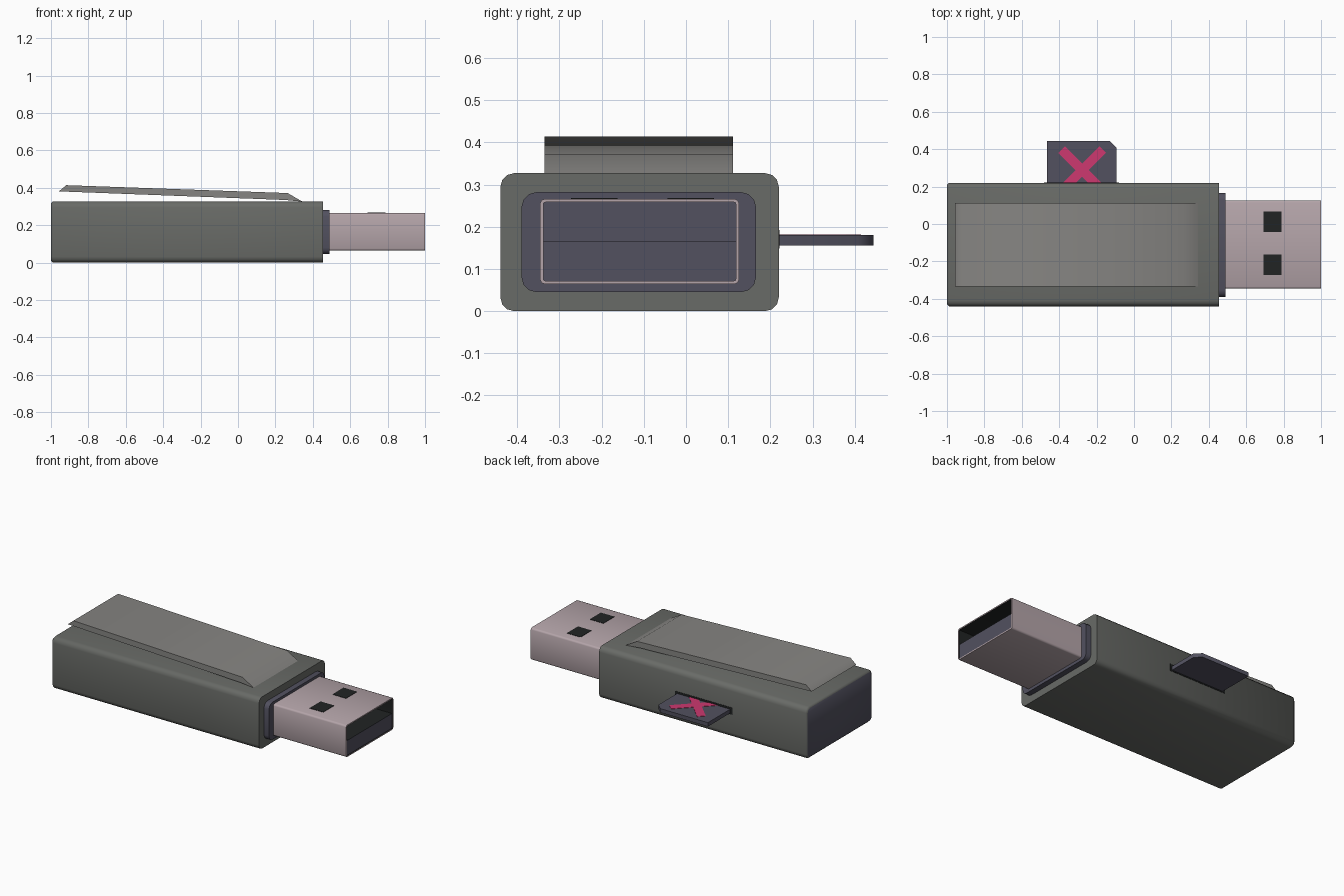
import bpy, bmesh, math
from mathutils import Vector, Matrix

if "Cube" in bpy.data.objects:
    bpy.data.objects.remove(bpy.data.objects["Cube"])


def material(name, rgb):
    m = bpy.data.materials.new(name)
    m.diffuse_color = (*rgb, 1)
    m.use_nodes = True
    m.node_tree.nodes["Principled BSDF"].inputs["Base Color"].default_value = m.diffuse_color
    return m


GREY = material("dark_grey_casing", (0.140, 0.146, 0.135))
LIGHT = material("light_grey_clip", (0.24, 0.235, 0.225))
SLATE = material("slate_plastic", (0.084, 0.082, 0.115))
METAL = material("rosy_metal", (0.46, 0.375, 0.40))
BLACK = material("black", (0.015, 0.017, 0.017))
PINK = material("pink_mark", (0.61, 0.040, 0.160))


def finish(name, bm, mats):
    bmesh.ops.recalc_face_normals(bm, faces=bm.faces)
    me = bpy.data.meshes.new(name)
    bm.to_mesh(me)
    bm.free()
    ob = bpy.data.objects.new(name, me)
    bpy.context.collection.objects.link(ob)
    for m in mats:
        me.materials.append(m)
    bpy.ops.object.select_all(action='DESELECT')
    ob.select_set(True)
    bpy.context.view_layer.objects.active = ob
    bpy.ops.object.shade_smooth_by_angle(angle=math.radians(50))
    return ob


def box(lo, hi, radius=0.0, segments=3):
    """Box between two corners, with its long x edges rounded."""
    lo, hi = Vector(lo), Vector(hi)
    bm = bmesh.new()
    bmesh.ops.create_cube(bm, size=1)
    for v in bm.verts:
        v.co = (lo + hi) / 2 + v.co * (hi - lo)
    if radius:
        edges = [e for e in bm.edges
                 if abs(e.verts[0].co.x - e.verts[1].co.x) > 1e-4]
        bmesh.ops.bevel(bm, geom=edges, offset=radius, segments=segments,
                        profile=0.5, affect='EDGES')
    bm.normal_update()
    return bm


def prism(points, direction):
    """Extrude a flat outline along a direction."""
    bm = bmesh.new()
    face = bm.faces.new([bm.verts.new(p) for p in points])
    ext = bmesh.ops.extrude_face_region(bm, geom=[face])["geom"]
    bmesh.ops.translate(bm, vec=direction,
                        verts=[g for g in ext if isinstance(g, bmesh.types.BMVert)])
    # the starting face is kept as the closing cap
    return bm


# casing: rounded body with a slate rear end
bm = box((-1.0, -0.44, 0), (0.455, 0.22, 0.327), 0.032)
rear = [f for f in bm.faces if f.normal.x < -0.9]
bmesh.ops.bevel(bm, geom=list(rear[0].edges), offset=0.01, segments=1, affect='EDGES')
bm.normal_update()
for f in bm.faces:
    if f.normal.x < -0.9:
        f.material_index = 1
finish("casing", bm, [GREY, SLATE])

# collar around the plug
finish("plug_collar", box((0.44, -0.39, 0.045), (0.49, 0.166, 0.282), 0.035), [SLATE])

# metal plug shell: hollow, dark inside
bm = box((0.48, -0.346, 0.064), (1.0, 0.126, 0.266), 0.011, 2)
mouth = [f for f in bm.faces if f.normal.x > 0.9]
bmesh.ops.inset_region(bm, faces=mouth, thickness=0.008)
inner = bmesh.ops.extrude_discrete_faces(bm, faces=mouth)["faces"]
bmesh.ops.translate(bm, vec=(-0.505, 0, 0), verts=list(inner[0].verts))
for e in inner[0].edges:
    for f in e.link_faces:
        f.material_index = 1
inner[0].material_index = 2
finish("plug_shell", bm, [METAL, BLACK, SLATE])

# plug tongue: slate block filling the lower half, black contacts on top
bm = box((0.485, -0.339, 0.071), (0.996, 0.119, 0.165))
for f in bm.faces:
    if f.normal.z > 0.9:
        f.material_index = 1
finish("plug_tongue", bm, [SLATE, BLACK])

# two square windows on top of the plug
for i, y in enumerate((-0.218, 0.011)):
    finish(f"plug_window_{i + 1}",
           box((0.693, y - 0.055, 0.263), (0.788, y + 0.055, 0.268)), [BLACK])

# sloping clip plate on top
outline = [(-0.958, 0.381), (-0.918, 0.414), (0.265, 0.372), (0.345, 0.326), (0.25, 0.335)]
finish("clip_plate", prism([(x, -0.335, z) for x, z in outline], (0, 0.446, 0)), [LIGHT])

# card slot and memory card with a clipped corner
finish("card_slot", box((-0.48, 0.215, 0.148), (-0.08, 0.222, 0.192)), [BLACK])
card = [(-0.465, 0.1), (-0.093, 0.1), (-0.093, 0.408), (-0.13, 0.445), (-0.465, 0.445)]
finish("memory_card", prism([(x, y, 0.155) for x, y in card], (0, 0, 0.025)), [SLATE])

# pink cross on the card, as one flat plate
h, w = 0.155, 0.025
cross = [(h, -w), (h, w), (w, w), (w, h), (-w, h), (-w, w),
         (-h, w), (-h, -w), (-w, -w), (-w, -h), (w, -h), (w, -w)]
bm = prism([(x, y, 0) for x, y in cross], (0, 0, 0.004))
bm.transform(Matrix.Translation((-0.277, 0.288, 0.178)) @ Matrix.Rotation(math.pi / 4, 4, 'Z'))
finish("card_cross", bm, [PINK])
